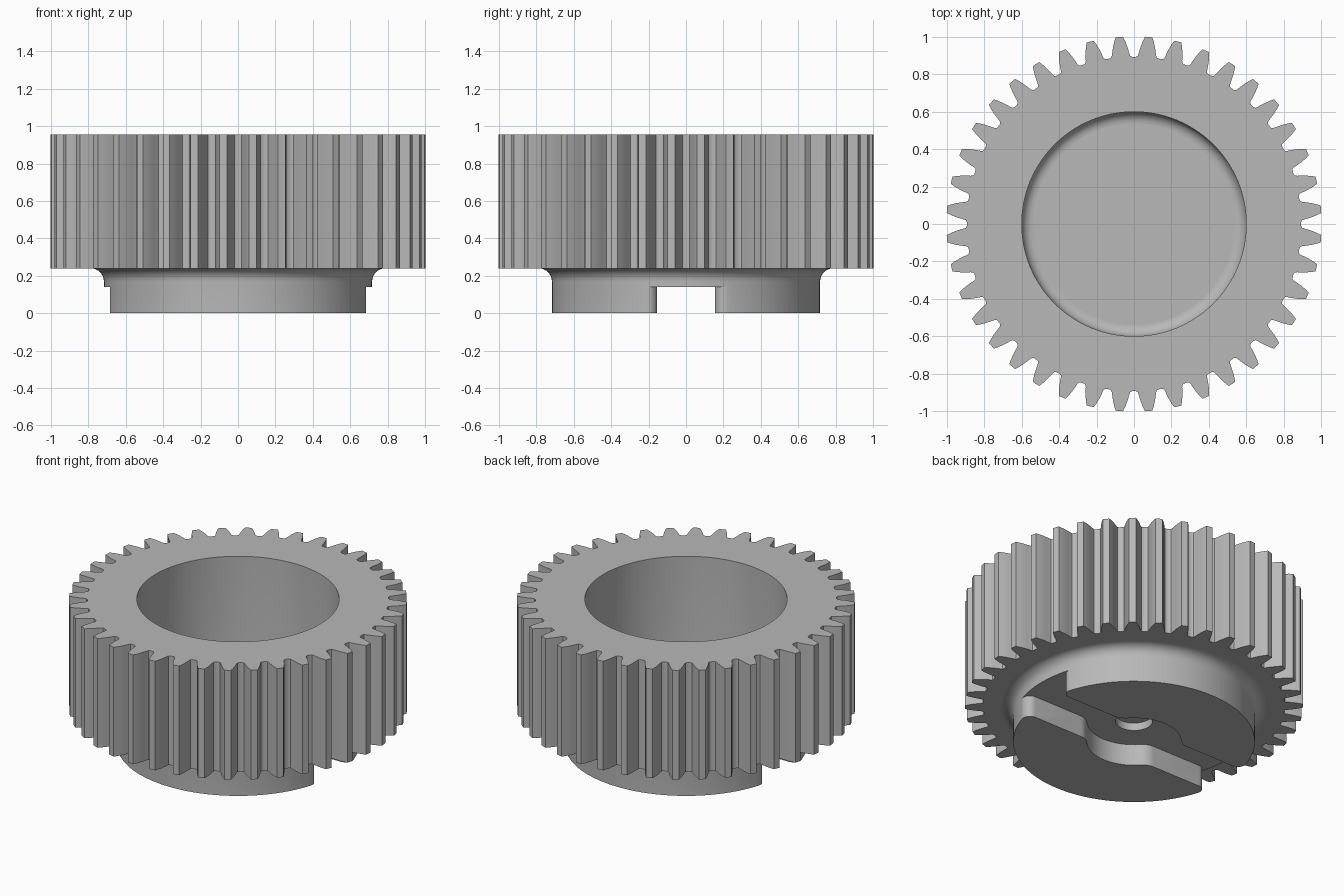
import bpy, bmesh, math
from math import sin, cos, pi, radians, sqrt, atan2, degrees

cube = bpy.data.objects.get("Cube")
if cube:
    bpy.data.objects.remove(cube, do_unlink=True)

TOP, GEAR_BASE = 0.955, 0.24
HUB_R, BORE_R, SLOT_TOP = 0.717, 0.6, 0.14
TEETH = 40

steel = bpy.data.materials.new("plain_grey")
steel.use_nodes = True
grey = (0.48, 0.48, 0.48, 1)
steel.diffuse_color = grey
steel.node_tree.nodes["Principled BSDF"].inputs["Base Color"].default_value = grey


def arc(cx, cy, r, start, end, n=8):
    angles = [radians(start + (end - start) * i / n) for i in range(n + 1)]
    return [(cx + r * cos(a), cy + r * sin(a)) for a in angles]


def finish(bm, name):
    bmesh.ops.recalc_face_normals(bm, faces=bm.faces)
    mesh = bpy.data.meshes.new(name)
    bm.to_mesh(mesh)
    bm.free()
    mesh.materials.append(steel)
    ob = bpy.data.objects.new(name, mesh)
    bpy.context.collection.objects.link(ob)
    return ob


def prism(name, outline, z0, z1):
    bm = bmesh.new()
    face = bm.faces.new([bm.verts.new((x, y, z0)) for x, y in outline])
    new = bmesh.ops.extrude_face_region(bm, geom=[face])["geom"]
    verts = [v for v in new if isinstance(v, bmesh.types.BMVert)]
    bmesh.ops.translate(bm, verts=verts, vec=(0, 0, z1 - z0))
    return finish(bm, name)


def lathe(name, profile, steps=128):
    bm = bmesh.new()
    verts = [bm.verts.new((r, 0, z)) for r, z in profile]
    edges = [bm.edges.new(pair) for pair in zip(verts, verts[1:])]
    bmesh.ops.spin(bm, geom=verts + edges, cent=(0, 0, 0), axis=(0, 0, 1),
                   angle=2 * pi, steps=steps, use_duplicate=False)
    bmesh.ops.remove_doubles(bm, verts=bm.verts, dist=1e-5)
    return finish(bm, name)


def combine(target, tool, operation):
    mod = target.modifiers.new(tool.name, "BOOLEAN")
    mod.operation, mod.object, mod.solver = operation, tool, "EXACT"
    mesh = bpy.data.meshes.new_from_object(
        target.evaluated_get(bpy.context.evaluated_depsgraph_get()))
    target.modifiers.clear()
    target.data = mesh
    bpy.data.objects.remove(tool, do_unlink=True)


# Toothed rim: one tooth flank as (radius, half width), mirrored and repeated
flank = [(0.894, 0.060), (0.898, 0.051), (0.91, 0.047), (0.93, 0.043),
         (0.955, 0.037), (0.98, 0.029), (1.003, 0.020)]
tooth = [(r, -w) for r, w in flank] + [(r, w) for r, w in reversed(flank)]
outline = []
for i in range(TEETH):
    mid = 2 * pi * (i + 0.5) / TEETH
    for r, w in tooth:
        a = mid + w / r
        outline.append((r * cos(a), r * sin(a)))
gear = prism("gear_wheel", outline, GEAR_BASE, TOP)

# Hub below the rim, flaring into its underside
flare = 0.07
hub = lathe("hub", [(0, 0), (HUB_R, 0)]
            + arc(HUB_R + flare, GEAR_BASE - flare, flare, 180, 90)
            + [(HUB_R + flare, 0.3), (0, 0.3)])
combine(gear, hub, "UNION")

# Wide bore from the top with a rounded floor corner
floor, fillet = 0.21, 0.06
bore = lathe("bore", [(0, floor)]
             + arc(BORE_R - fillet, floor + fillet, fillet, 270, 360)
             + [(BORE_R, TOP + 0.1), (0, TOP + 0.1)])
combine(gear, bore, "DIFFERENCE")

# Drive slot across the hub: round middle, straight arms, rounded mouths
half, bulge, neck, mouth = 0.155, 0.28, 0.1, 0.05
neck_x = sqrt((bulge + neck) ** 2 - (half + neck) ** 2)
neck_angle = degrees(atan2(half + neck, neck_x))
mouth_x = sqrt((HUB_R - mouth) ** 2 - (half + mouth) ** 2)
mouth_angle = degrees(atan2(half + mouth, mouth_x))
quarter = (arc(0, 0, bulge, 90, neck_angle)
           + arc(neck_x, half + neck, neck, 180 + neck_angle, 270)[1:]
           + arc(mouth_x, half + mouth, mouth, 270, 360 + mouth_angle))
x, y = quarter[-1]
quarter.append((x * 1.2, y * 1.2))
right = quarter + [(x, -y) for x, y in reversed(quarter)]
left = [(-x, -y) for x, y in right]
slot = prism("slot", right[:-1] + left[:-1], -0.1, SLOT_TOP)
combine(gear, slot, "DIFFERENCE")

# Shallow centre hole in the slot floor
hole = prism("centre_hole", arc(0, 0, 0.11, 0, 360, 48)[:-1], 0.05, SLOT_TOP + 0.05)
combine(gear, hole, "DIFFERENCE")

# Smooth the curved walls, keep the level faces flat
bpy.ops.object.select_all(action="DESELECT")
gear.select_set(True)
bpy.context.view_layer.objects.active = gear
bpy.ops.object.shade_smooth_by_angle(angle=radians(30))
for face in gear.data.polygons:
    if abs(face.normal.z) > 0.999:
        face.use_smooth = False
